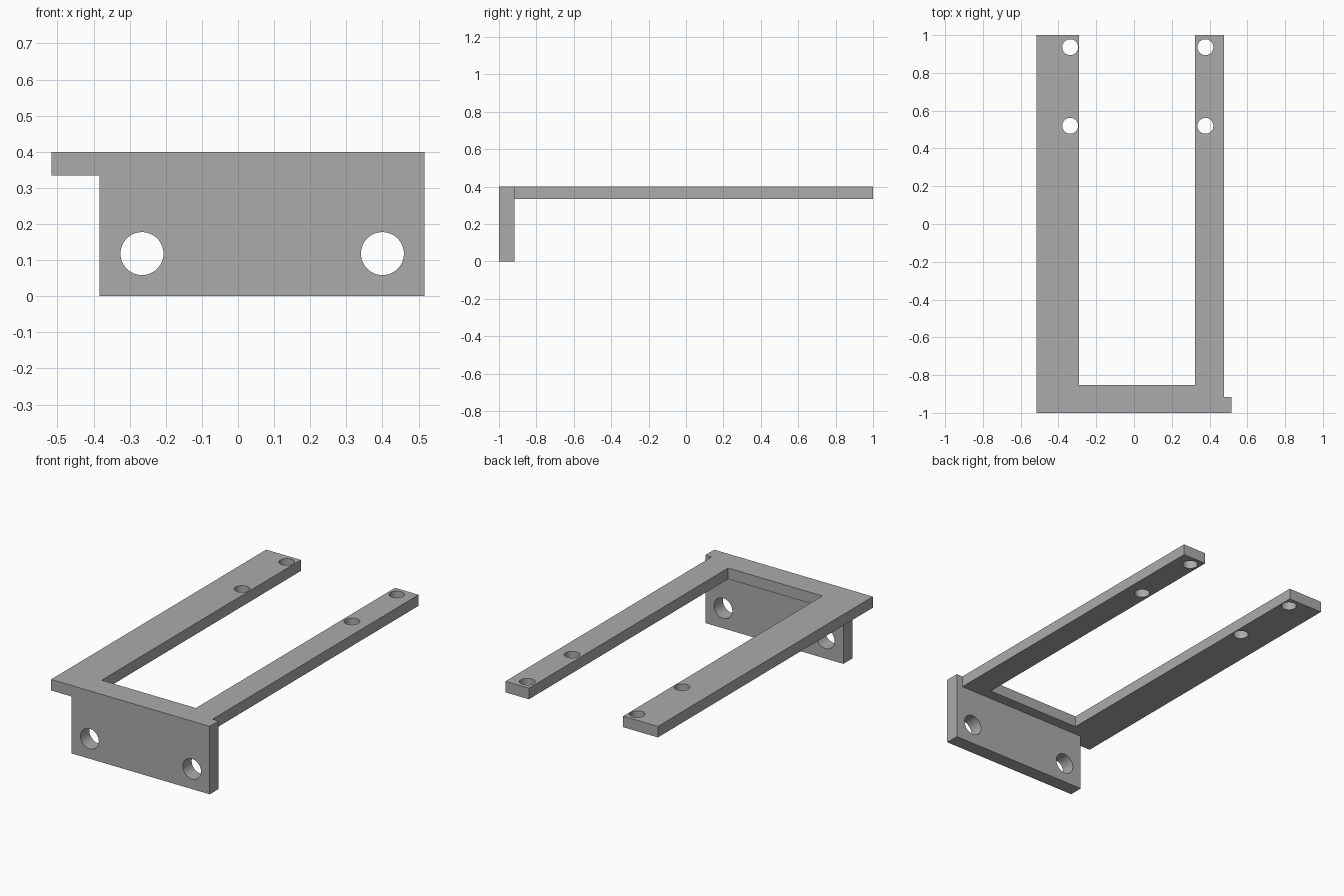
import bpy
import bmesh
import math
from mathutils import Vector

if "Cube" in bpy.data.objects:
    bpy.data.objects.remove(bpy.data.objects["Cube"], do_unlink=True)

grey = bpy.data.materials.new("plain grey")
grey.use_nodes = True
colour = (0.41, 0.41, 0.41, 1)
grey.diffuse_color = colour
grey.node_tree.nodes["Principled BSDF"].inputs["Base Color"].default_value = colour


def make_prism(name, outline, depth):
    """Extrude a closed outline of 3D points along the depth vector."""
    bm = bmesh.new()
    face = bm.faces.new([bm.verts.new(p) for p in outline])
    moved = bmesh.ops.extrude_face_region(bm, geom=[face])["geom"]
    verts = [v for v in moved if isinstance(v, bmesh.types.BMVert)]
    bmesh.ops.translate(bm, verts=verts, vec=depth)
    bmesh.ops.recalc_face_normals(bm, faces=bm.faces)
    mesh = bpy.data.meshes.new(name)
    bm.to_mesh(mesh)
    bm.free()
    mesh.materials.append(grey)
    obj = bpy.data.objects.new(name, mesh)
    bpy.context.collection.objects.link(obj)
    return obj


def apply_boolean(target, tool, operation):
    bpy.context.view_layer.objects.active = target
    mod = target.modifiers.new("join or cut", 'BOOLEAN')
    mod.operation = operation
    mod.solver = 'EXACT'
    mod.object = tool
    bpy.ops.object.modifier_apply(modifier=mod.name)
    bpy.data.objects.remove(tool, do_unlink=True)


def drill(target, centre, radius, along_y=False):
    """Cut a round through hole, upright or running front to back."""
    rotation = (math.pi / 2, 0, 0) if along_y else (0, 0, 0)
    bpy.ops.mesh.primitive_cylinder_add(vertices=48, radius=radius, depth=0.3,
                                        location=centre, rotation=rotation)
    cutter = bpy.context.object
    cutter.hide_render = True
    cutter.data.materials.append(grey)
    apply_boolean(target, cutter, 'DIFFERENCE')


# U-shaped frame with one wide arm and one narrow arm
TOP, UNDER = 0.4, 0.335
frame_outline = [(-0.517, -1), (0.476, -1), (0.476, 1), (0.323, 1),
                 (0.323, -0.853), (-0.291, -0.853), (-0.291, 1), (-0.517, 1)]
bracket = make_prism("mounting_bracket", [(x, y, UNDER) for x, y in frame_outline],
                     Vector((0, 0, TOP - UNDER)))

# Upright front plate, offset towards the narrow arm
plate_outline = [(-0.383, 0), (0.516, 0), (0.516, TOP), (-0.383, TOP)]
plate = make_prism("front_plate", [(x, -1, z) for x, z in plate_outline],
                   Vector((0, 0.083, 0)))
apply_boolean(bracket, plate, 'UNION')

# Screw holes near the arm ends
for x in (-0.338, 0.378):
    for y in (0.936, 0.52):
        drill(bracket, (x, y, 0.37), 0.042)

# Larger holes through the front plate
for x in (-0.266, 0.4):
    drill(bracket, (x, -0.96, 0.118), 0.0595, along_y=True)

# Smooth hole walls with crisp edges
bpy.ops.object.select_all(action='DESELECT')
bracket.select_set(True)
bpy.context.view_layer.objects.active = bracket
bpy.ops.object.shade_smooth_by_angle(angle=math.radians(30))
